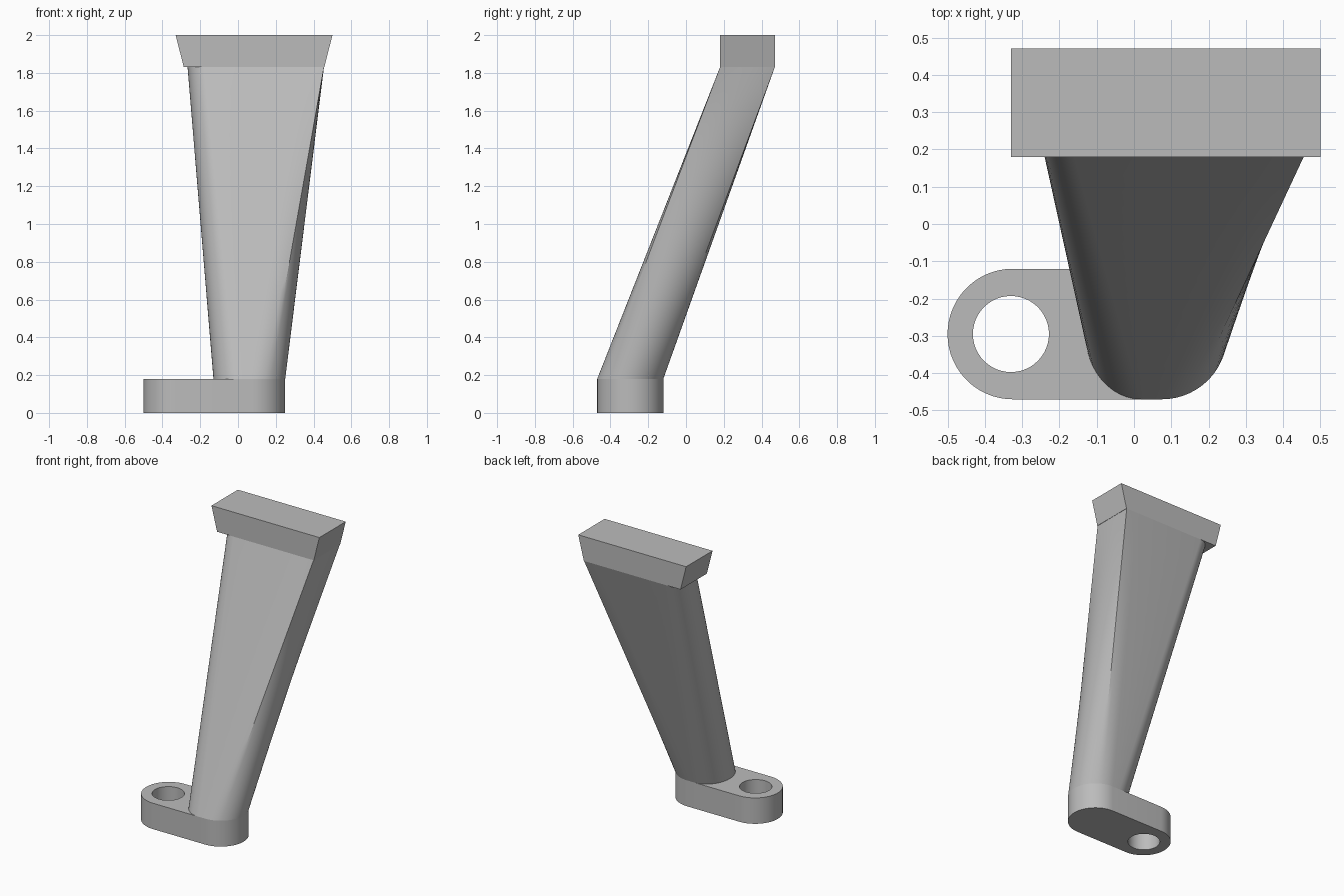
import bpy, bmesh
from math import sin, cos, pi, radians

if "Cube" in bpy.data.objects:
    bpy.data.objects.remove(bpy.data.objects["Cube"], do_unlink=True)

grey = bpy.data.materials.new("plain grey")
grey.use_nodes = True
grey.diffuse_color = (0.5, 0.5, 0.5, 1)
grey.node_tree.nodes["Principled BSDF"].inputs["Base Color"].default_value = (0.5, 0.5, 0.5, 1)


def finish(bm, name):
    bmesh.ops.recalc_face_normals(bm, faces=bm.faces[:])
    mesh = bpy.data.meshes.new(name)
    bm.to_mesh(mesh)
    bm.free()
    mesh.materials.append(grey)
    obj = bpy.data.objects.new(name, mesh)
    bpy.context.collection.objects.link(obj)
    bpy.ops.object.select_all(action="DESELECT")
    obj.select_set(True)
    bpy.context.view_layer.objects.active = obj
    bpy.ops.object.shade_smooth_by_angle(angle=radians(25))
    return obj


def loft(rings, name):
    bm = bmesh.new()
    rows = [[bm.verts.new(p) for p in ring] for ring in rings]
    n = len(rows[0])
    for a, b in zip(rows, rows[1:]):
        for i in range(n):
            j = (i + 1) % n
            bm.faces.new((a[i], a[j], b[j], b[i]))
    bm.faces.new(rows[0][::-1])
    bm.faces.new(rows[-1])
    return finish(bm, name)


def arc(cx, cy, rx, ry, start, end, steps):
    angles = [radians(start + (end - start) * i / steps) for i in range(steps + 1)]
    return [(cx + rx * cos(a), cy + ry * sin(a)) for a in angles]


# Foot: rounded plate with a through hole
FOOT_Y, FOOT_R, FOOT_TOP = -0.295, 0.175, 0.18
outline = arc(0.075, FOOT_Y, FOOT_R, FOOT_R, -90, 90, 30) + arc(-0.325, FOOT_Y, FOOT_R, FOOT_R, 90, 270, 30)
hole = arc(-0.33, FOOT_Y, 0.102, 0.102, 0, 360, 48)[:-1]
bm = bmesh.new()
for loop in (outline, hole):
    verts = [bm.verts.new((x, y, 0)) for x, y in loop]
    for a, b in zip(verts, verts[1:] + verts[:1]):
        bm.edges.new((a, b))
bmesh.ops.triangle_fill(bm, edges=bm.edges[:], use_beauty=True)
top = bmesh.ops.extrude_face_region(bm, geom=bm.faces[:], use_keep_orig=True)
bmesh.ops.translate(bm, verts=[v for v in top["geom"] if isinstance(v, bmesh.types.BMVert)],
                    vec=(0, 0, FOOT_TOP))
finish(bm, "foot")

# Arm: round section at the foot blending to a square right edge at the head
HEAD_Z, FRONT, BACK = 1.83, 0.18, 0.47
STEPS, CORNER = 30, 5
low = arc(0.075, FOOT_Y, FOOT_R, FOOT_R, -90, 90, STEPS)
high = []
for i in range(STEPS + 1):
    if i < CORNER:
        high.append((0.36 + 0.095 * i / CORNER, FRONT))
    elif i <= STEPS - CORNER:
        t = (i - CORNER) / (STEPS - 2 * CORNER)
        high.append((0.455, FRONT + (BACK - FRONT) * t))
    else:
        high.append((0.36 + 0.095 * (STEPS - i) / CORNER, BACK))
low += arc(0.02, FOOT_Y, 0.15, FOOT_R, 90, 270, 24)
high += arc(-0.16, (FRONT + BACK) / 2, 0.107, (BACK - FRONT) / 2, 90, 270, 24)
LEVELS = 14
rings = []
for k in range(LEVELS + 1):
    t = k / LEVELS
    z = FOOT_TOP + (HEAD_Z - FOOT_TOP) * t
    rings.append([(a[0] + (b[0] - a[0]) * t, a[1] + (b[1] - a[1]) * t, z) for a, b in zip(low, high)])
loft(rings, "arm")


# Head: block flaring outward to both ends
def rectangle(x0, x1, z):
    return [(x0, FRONT, z), (x1, FRONT, z), (x1, BACK, z), (x0, BACK, z)]


loft([rectangle(-0.287, 0.457, HEAD_Z), rectangle(-0.33, 0.5, 2)], "head_block")
